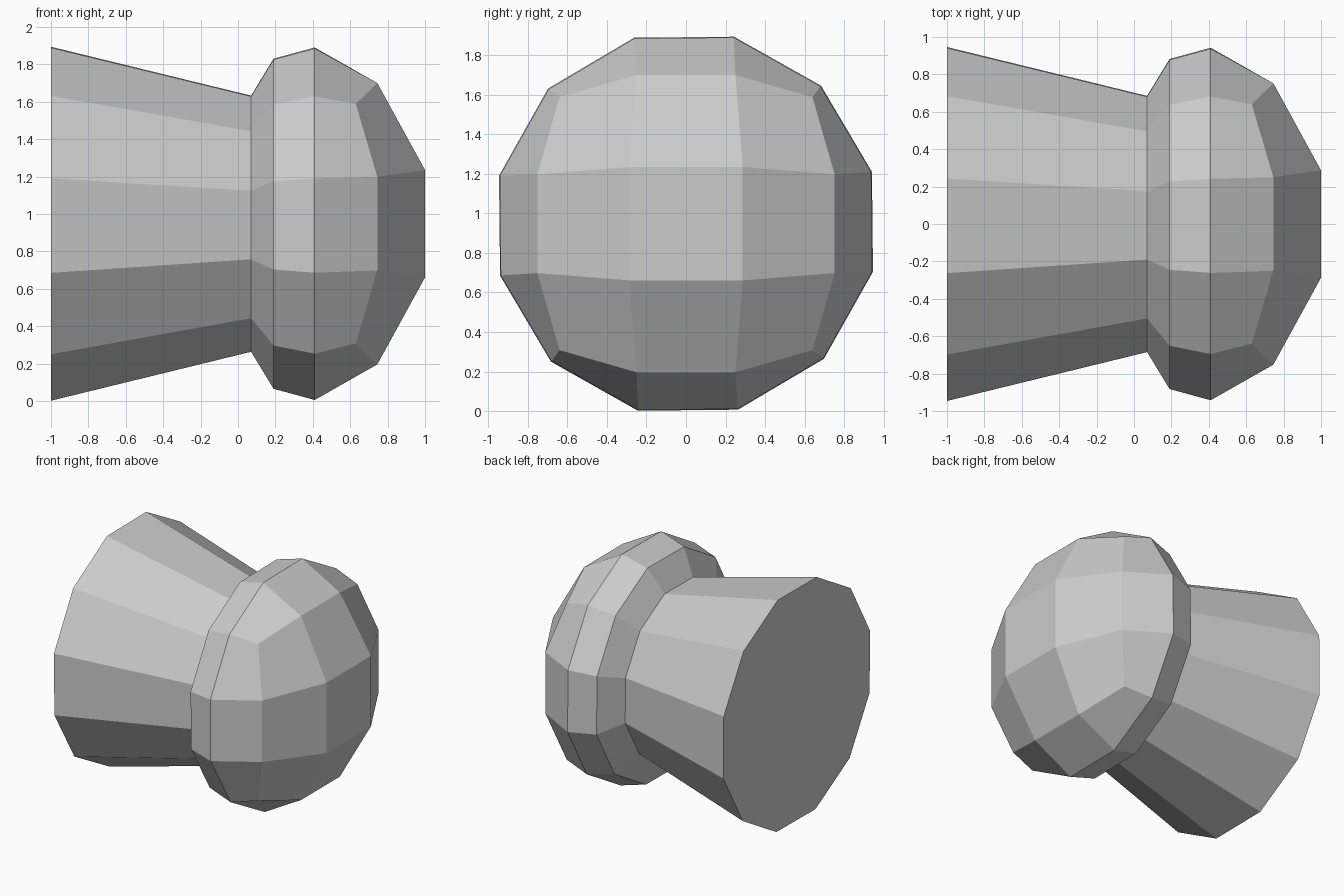
import bpy, bmesh, math

cube = bpy.data.objects.get("Cube")
if cube:
    bpy.data.objects.remove(cube, do_unlink=True)

CENTRE_Z = 0.948
SIDES = 12
TWIST = math.radians(0.6)

grey = bpy.data.materials.new("plain_grey")
grey.use_nodes = True
colour = (0.6, 0.6, 0.6, 1)
grey.diffuse_color = colour
grey.node_tree.nodes["Principled BSDF"].inputs["Base Color"].default_value = colour

bm = bmesh.new()


def vert(x, y, z):
    return bm.verts.new((x, y, z + CENTRE_Z))


def ring(x, radius):
    angles = [math.radians(15 + 30 * i) + TWIST for i in range(SIDES)]
    return [vert(x, radius * math.cos(a), radius * math.sin(a)) for a in angles]


def bridge(a, b):
    for i in range(SIDES):
        j = (i + 1) % SIDES
        bm.faces.new((a[i], a[j], b[j], b[i]))


# Flared stem, neck and collar: profile of (x, radius) around the x axis
profile = [(-1, 0.977), (0.07, 0.707), (0.19, 0.911), (0.41, 0.973)]
rings = [ring(x, r) for x, r in profile]
bm.faces.new(rings[0])

# Dome rim: each quarter turn has two edge points around one corner point
rim = []
quarter = [(0.745, 0.752, 0.25), (0.63, 0.64, 0.64), (0.745, 0.25, 0.752)]
for q in range(4):
    c, s = round(math.cos(q * math.pi / 2)), round(math.sin(q * math.pi / 2))
    for x, y, z in quarter:
        rim.append(vert(x, c * y - s * z, s * y + c * z))
rings.append(rim)
for a, b in zip(rings, rings[1:]):
    bridge(a, b)

# Dome face: a central square with edge and corner panels
inner = [vert(1, sy * 0.287, sz * 0.287)
         for sy, sz in ((1, 1), (-1, 1), (-1, -1), (1, -1))]
bm.faces.new(inner)
for q in range(4):
    first, corner, last = rim[3 * q:3 * q + 3]
    following = rim[(3 * q + 3) % SIDES]
    bm.faces.new((first, corner, last, inner[q]))
    bm.faces.new((last, following, inner[(q + 1) % 4], inner[q]))

bmesh.ops.recalc_face_normals(bm, faces=bm.faces)
mesh = bpy.data.meshes.new("domed_knob")
bm.to_mesh(mesh)
bm.free()
mesh.materials.append(grey)
knob = bpy.data.objects.new("domed_knob", mesh)
bpy.context.collection.objects.link(knob)
